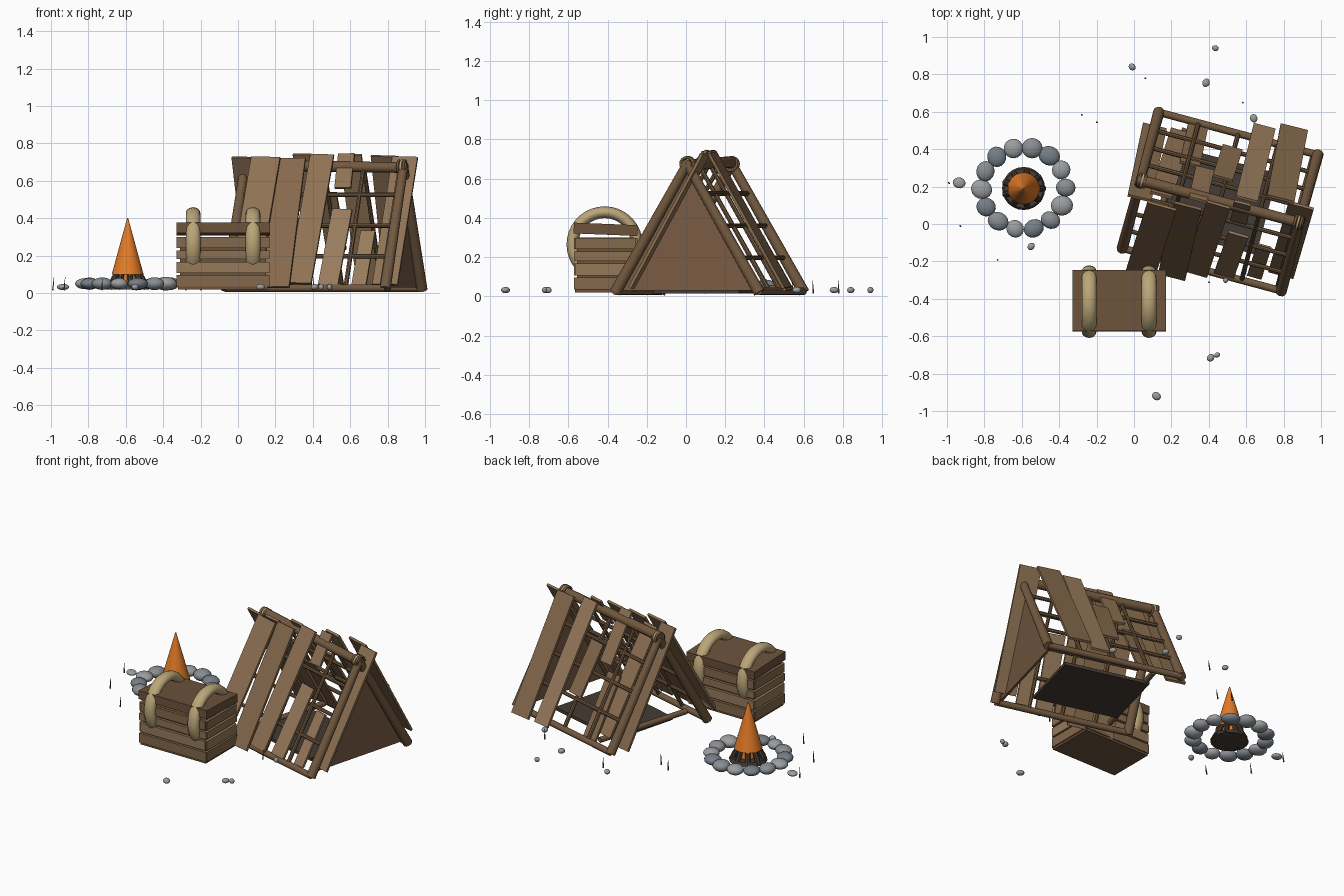
import bpy, math, random
from mathutils import Vector, Matrix

if "Cube" in bpy.data.objects:
    bpy.data.objects.remove(bpy.data.objects["Cube"])
random.seed(4)


def mat(name, c):
    m = bpy.data.materials.new(name)
    m.diffuse_color = (*c, 1)
    m.use_nodes = True
    m.node_tree.nodes["Principled BSDF"].inputs["Base Color"].default_value = m.diffuse_color
    return m


PLANKS = [mat("plank_%d" % i, c) for i, c in enumerate(
    [(.27, .165, .085), (.23, .14, .072), (.31, .195, .105)])]
POLE = mat("pole", (.17, .10, .05))
PANEL = mat("panel", (.19, .105, .058))
LID = mat("lid", (.15, .085, .045))
ROPE = mat("rope", (.50, .38, .19))
STONES = [mat("stone_%d" % i, c) for i, c in enumerate([(.25, .27, .29), (.33, .34, .35), (.18, .21, .24)])]
FLAME = mat("flame", (.78, .20, .02))
CHAR = mat("char", (.06, .045, .035))
GRASS = mat("grass", (.10, .09, .05))


def finish(name, m, smooth=False):
    o = bpy.context.object
    o.name = name
    o.data.materials.append(m)
    if smooth:
        bpy.ops.object.shade_smooth_by_angle(angle=math.radians(40))
    return o


def pole(name, a, b, r1, r2, m, sides=12):
    a, b = Vector(a), Vector(b)
    bpy.ops.mesh.primitive_cone_add(vertices=sides, radius1=r1, radius2=r2, depth=(b - a).length)
    o = finish(name, m, True)
    o.matrix_world = Matrix.Translation((a + b) / 2) @ (b - a).to_track_quat('Z', 'Y').to_matrix().to_4x4()
    return o


def box(name, loc, size, m, rot=None):
    bpy.ops.mesh.primitive_cube_add(size=1)
    o = finish(name, m)
    R = rot or Matrix.Identity(4)
    o.matrix_world = Matrix.Translation(loc) @ R @ Matrix.Diagonal((*size, 1))
    return o


def stone(name, loc, size, m):
    bpy.ops.mesh.primitive_uv_sphere_add(segments=16, ring_count=10, location=loc)
    o = finish(name, m, True)
    o.scale = size
    o.rotation_euler = (0, 0, random.uniform(0, 3))


def ring(name, mw, R, r, m):
    bpy.ops.mesh.primitive_torus_add(major_radius=R, minor_radius=r, major_segments=36, minor_segments=12)
    finish(name, m, True).matrix_world = mw


# Shelter frame: local u along the ridge, v across, turned about z
TURN = Matrix.Rotation(math.radians(-15), 4, 'Z')
FRAME = Matrix.Translation((.46, .12, 0)) @ TURN
HALF, APEX = .38, .675


def P(u, v, z):
    return FRAME @ Vector((u, v, z))


def slope(u, s, t, out=0):
    return P(u, s * (HALF * (1 - t) + out), .02 + (APEX - .02) * t + out * .5)


pole("ridge_pole", P(-.46, 0, .685), P(.46, 0, .67), .03, .028, POLE)
for u in (-.44, .44):
    for s in (-1, 1):
        pole("corner_leg", slope(u, s, 0), slope(u, s, 1.0), .03, .025, POLE)
    for k in (-.016, 0, .016):
        ring("ridge_lashing", FRAME @ Matrix.Translation((u * .98 + k, 0, .675)) @
             Matrix.Rotation(math.pi / 2, 4, 'Y'), .033, .007, ROPE if k == 0 else POLE)
for s in (-1, 1):
    pole("bottom_rail", slope(-.44, s, .01), slope(.44, s, .01), .02, .02, POLE)
    for t in (.27, .52, .77):
        pole("side_batten", slope(-.44, s, t), slope(.44, s, t), .012, .012, POLE, 8)
    for u in (-.22, 0, .22):
        pole("thin_rafter", slope(u, s, 0), slope(u, s, 1), .013, .011, POLE, 8)
pole("ground_crosspole", P(-.30, -.33, .04), P(-.28, .33, .04), .018, .018, POLE)
box("floor_board", P(-.02, 0, .025), (.56, .45, .02), CHAR, TURN)

# Triangular end panel
bpy.ops.mesh.primitive_cylinder_add(vertices=3, radius=1, depth=1)
o = finish("end_panel", PANEL)
for v in o.data.vertices:
    a = max(range(3), key=lambda i: v.co.x * math.sin(i * 2.0944) + v.co.y * math.cos(i * 2.0944))
    y, z = [(0, .64), (.36, .03), (-.36, .03)][a]
    v.co = (.41 + v.co.z * .015, y, z)
o.matrix_world = FRAME

# Weathered planks: side, x, width, slope start, slope end
for s, x, w, t0, t1 in [
        (-1, .09, .16, .0, 1.03), (-1, .245, .15, .0, 1.02), (-1, .39, .13, .03, 1.05),
        (-1, .52, .11, .02, .62), (-1, .57, .09, .78, 1.05), (-1, .67, .08, .0, .45),
        (-1, .84, .14, .02, 1.03),
        (1, .07, .13, .0, 1.03), (1, .20, .12, .06, 1.0), (1, .32, .11, .0, .55),
        (1, .36, .10, .6, 1.05), (1, .50, .11, .3, .75), (1, .65, .12, .0, 1.05),
        (1, .82, .15, .02, 1.04)]:
    t = (t0 + t1) / 2
    run = HALF * (1 - t) + .025
    L = (t1 - t0) * math.hypot(HALF, APEX)
    tilt = Matrix.Rotation(-s * math.atan2(APEX, HALF), 4, 'X')
    twist = Matrix.Rotation(random.uniform(-.04, .04), 4, 'Z')
    box("roof_plank", (x, .12 + s * run, .025 + (APEX + .01) * t), (w, L, .015),
        random.choice(PLANKS), TURN @ tilt @ twist)

# Crate: slatted walls, core, lid and two rope hoops
box("crate_core", (-.08, -.41, .165), (.46, .29, .27), LID)
for i, (z, h) in enumerate([(.065, .07), (.137, .068), (.205, .055), (.27, .065)]):
    for y in (-.563, -.257):
        box("crate_slat", (-.08, y, z), (.49 - .01 * (i % 2), .018, h - .008), PLANKS[(i + 1) % 3])
    for x in (-.319, .159):
        box("crate_end_slat", (x, -.41, z), (.018, .31, h - .008), PLANKS[(i + 1) % 3])
box("crate_base", (-.08, -.41, .03), (.48, .31, .02), LID)
box("crate_lid", (-.08, -.41, .342), (.50, .325, .055), LID, Matrix.Rotation(-.04, 4, 'X'))
for x in (-.24, .08):
    ring("rope_hoop", Matrix.Translation((x, -.415, .265)) @ Matrix.Diagonal((1.3, 1, 1, 1)) @
         Matrix.Rotation(math.pi / 2, 4, 'Y'), .164, .03, ROPE)

# Campfire
FX, FY = -.59, .19
pole("ash_bed", (FX, FY, .02), (FX, FY, .045), .115, .105, CHAR, 24)
pole("flame_outer", (FX, FY, .10), (FX, FY, .40), .085, .003, FLAME, 32)
pole("flame_inner", (FX + .005, FY + .01, .05), (FX + .005, FY + .01, .28), .06, .01, FLAME, 24)
for i in range(9):
    a = i * math.tau / 9
    c, s = math.cos(a), math.sin(a)
    pole("fire_log", (FX + .105 * c, FY + .095 * s, .025), (FX + .06 * c, FY + .055 * s, .11), .018, .015, CHAR, 8)
for i in range(14):
    a = i * math.tau / 14 + .02
    stone("fire_stone", (FX + .225 * math.cos(a), FY + .22 * math.sin(a), .05),
          (random.uniform(.047, .06), random.uniform(.045, .057), random.uniform(.028, .037)), STONES[i % 3])

# Scattered pebbles and grass blades
for x, y, r in [(-.55, -.12, .021), (-.935, .22, .034), (-.01, .84, .02), (.385, .755, .023), (.435, .94, .018),
                (.64, .565, .023), (.12, -.92, .025), (.41, -.715, .022), (.445, -.70, .016), (.49, -.30, .016)]:
    stone("pebble", (x, y, .032), (r, r * .85, .016), STONES[1])
for x, y in [(.06, .78), (-.28, .585), (-.2, .545), (.58, .65), (-.73, -.19), (-.93, -.01), (-.99, .22), (.4, -.31)]:
    pole("grass_blade", (x, y, .015), (x + .006, y - .005, .085), .005, .001, GRASS, 4)
